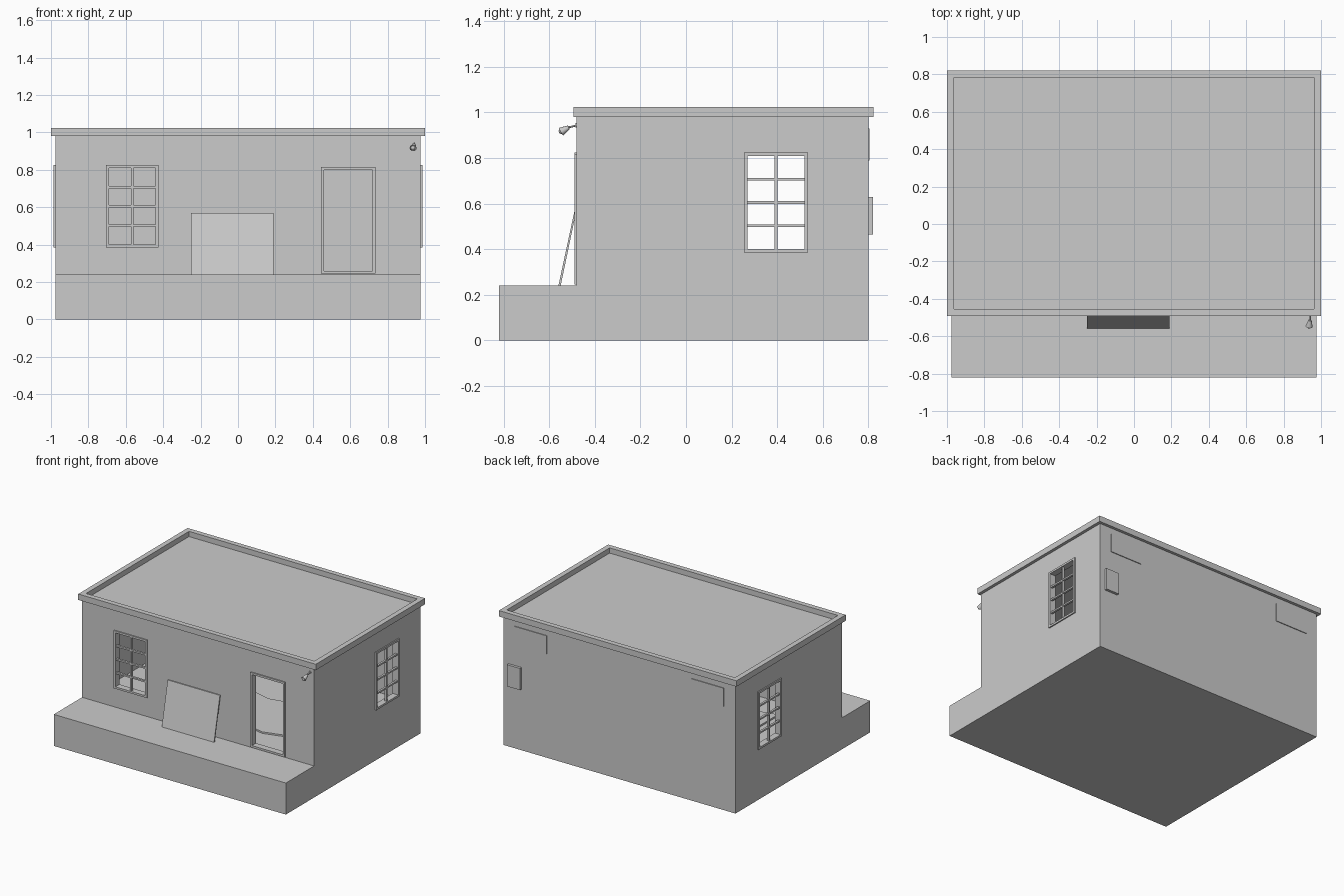
import bpy, bmesh, math
from mathutils import Vector, Matrix

cube = bpy.data.objects.get("Cube")
if cube:
    bpy.data.objects.remove(cube, do_unlink=True)

grey = bpy.data.materials.new("concrete_grey")
grey.use_nodes = True
grey.diffuse_color = (0.6, 0.6, 0.6, 1)
grey.node_tree.nodes["Principled BSDF"].inputs["Base Color"].default_value = (0.6, 0.6, 0.6, 1)


def finish(name, bm):
    bmesh.ops.recalc_face_normals(bm, faces=bm.faces)
    mesh = bpy.data.meshes.new(name)
    bm.to_mesh(mesh)
    bm.free()
    mesh.materials.append(grey)
    ob = bpy.data.objects.new(name, mesh)
    bpy.context.collection.objects.link(ob)
    return ob


def add_box(bm, lo, hi):
    lo, hi = Vector(lo), Vector(hi)
    mat = Matrix.Translation((lo + hi) / 2) @ Matrix.Diagonal((*(hi - lo), 1))
    return bmesh.ops.create_cube(bm, size=1, matrix=mat)


def box(name, lo, hi):
    bm = bmesh.new()
    add_box(bm, lo, hi)
    return finish(name, bm)


def prism(name, outline, depth):
    """Extrude a closed outline of 3D points along a vector."""
    bm = bmesh.new()
    face = bm.faces.new([bm.verts.new(p) for p in outline])
    ext = bmesh.ops.extrude_face_region(bm, geom=[face])
    verts = [g for g in ext["geom"] if isinstance(g, bmesh.types.BMVert)]
    bmesh.ops.translate(bm, verts=verts, vec=depth)
    return finish(name, bm)


def cut(target, lo, hi):
    cutter = box("cutter", lo, hi)
    cutter.hide_render = True
    mod = target.modifiers.new("opening", 'BOOLEAN')
    mod.operation = 'DIFFERENCE'
    mod.solver = 'EXACT'
    mod.object = cutter
    bpy.context.view_layer.objects.active = target
    bpy.ops.object.modifier_apply(modifier=mod.name)
    bpy.data.objects.remove(cutter, do_unlink=True)


W, FRONT, BACK, PORCH, FLOOR, TOP = 0.977, -0.48, 0.80, -0.82, 0.24, 0.98
WALL = 0.04

# House body with the porch step in one side profile
profile = [(PORCH, 0), (BACK, 0), (BACK, TOP), (FRONT, TOP), (FRONT, FLOOR), (PORCH, FLOOR)]
house = prism("house_body", [(-W, y, z) for y, z in profile], (2 * W, 0, 0))

# Hollow room, window openings and doorway
cut(house, (-W + WALL, FRONT + WALL, FLOOR), (W - WALL, BACK - WALL, 0.95))
WIN_Z = (0.40, 0.81)
FRONT_WIN, SIDE_WIN, DOOR, DOOR_Z = (-0.69, -0.44), (0.27, 0.52), (0.46, 0.72), (0.26, 0.80)
cut(house, (FRONT_WIN[0], FRONT - 0.1, WIN_Z[0]), (FRONT_WIN[1], FRONT + 0.1, WIN_Z[1]))
cut(house, (DOOR[0], FRONT - 0.1, DOOR_Z[0]), (DOOR[1], FRONT + 0.1, DOOR_Z[1]))
for s in (-1, 1):
    cut(house, (s * W - 0.1, SIDE_WIN[0], WIN_Z[0]), (s * W + 0.1, SIDE_WIN[1], WIN_Z[1]))


def frame(name, a, b, z0, z1, place, panes=False):
    """Frame in local x/z, outward along -y, then placed on a wall."""
    bm = bmesh.new()
    t, out, inn = 0.015, -0.009, 0.015
    add_box(bm, (a - t, out, z0 - t), (a, inn, z1 + t))
    add_box(bm, (b, out, z0 - t), (b + t, inn, z1 + t))
    add_box(bm, (a, out, z0 - t), (b, inn, z0))
    add_box(bm, (a, out, z1), (b, inn, z1 + t))
    if panes:
        mid, h = (a + b) / 2, 0.006
        add_box(bm, (mid - h, -0.003, z0), (mid + h, inn, z1))
        for i in (1, 2, 3):
            z = z0 + (z1 - z0) * i / 4
            add_box(bm, (a, -0.002, z - h), (b, inn - 0.001, z + h))
    bm.transform(place)
    return finish(name, bm)


# Frames: front wall, then both side walls
front_wall = Matrix.Translation((0, FRONT, 0))
frame("front_window", *FRONT_WIN, *WIN_Z, front_wall, True)
frame("door_frame", *DOOR, *DOOR_Z, front_wall)
for side, s in (("left", 1), ("right", -1)):
    place = Matrix.Translation((s * W, 0, 0)) @ Matrix.Rotation(s * math.pi / 2, 4, 'Z')
    a, b = sorted(s * y for y in SIDE_WIN)
    frame(side + "_window", a, b, *WIN_Z, place, True)

# Flat roof with a raised rim
bm = bmesh.new()
add_box(bm, (-1, -0.493, TOP), (1, 0.822, 1.025))
bm.normal_update()
top = max(bm.faces, key=lambda f: f.calc_center_median().z)
bmesh.ops.inset_individual(bm, faces=[top], thickness=0.055)
ext = bmesh.ops.extrude_discrete_faces(bm, faces=[top])
bmesh.ops.translate(bm, verts=ext["faces"][0].verts, vec=(0, 0, -0.04))
bmesh.ops.delete(bm, geom=[], context='FACES')
sunk = ext["faces"][0]
bmesh.ops.remove_doubles(bm, verts=bm.verts, dist=0.0001)
finish("roof", bm)

# Board leaning against the front wall
prism("leaning_board", [(-0.25, -0.56, FLOOR), (-0.25, -0.55, FLOOR),
                        (-0.25, -0.481, 0.57), (-0.25, -0.489, 0.57)], (0.44, 0, 0))

# Broken floor layer inside the room
jag = (0, 0.03, 0.01, 0.05, 0.02, 0.06, 0.03, 0.0, 0.04, 0.01)
xs = [-0.6 + 0.14 * i for i in range(len(jag))]
near = [(x, -0.25 + j, FLOOR) for x, j in zip(xs, jag)]
far = [(x, 0.20 + j, FLOOR) for x, j in zip(xs, reversed(jag))]
prism("broken_floor", near + far[::-1], (0, 0, 0.012))

# Meter box and shallow vent plates on the back wall
box("meter_box", (0.825, BACK - 0.005, 0.465), (0.935, 0.82, 0.63))
for side, s in (("left", 1), ("right", -1)):
    a, b = sorted((s * 0.61, s * 0.88))
    box(side + "_vent_plate", (a, BACK - 0.005, 0.79), (b, BACK + 0.006, 0.93))

# Wall lamp: mount, bent arm and tilted shade
bm = bmesh.new()


def cone(bm, p, q, r1, r2):
    p, q = Vector(p), Vector(q)
    turn = (q - p).to_track_quat('Z', 'Y').to_matrix().to_4x4()
    bmesh.ops.create_cone(bm, cap_ends=True, segments=12, radius1=r1, radius2=r2,
                          depth=(q - p).length, matrix=Matrix.Translation((p + q) / 2) @ turn)


cone(bm, (0.943, FRONT, 0.943), (0.943, FRONT - 0.006, 0.943), 0.01, 0.01)
cone(bm, (0.943, FRONT, 0.943), (0.941, -0.515, 0.935), 0.004, 0.004)
cone(bm, (0.941, -0.515, 0.935), (0.936, -0.548, 0.916), 0.009, 0.019)
bmesh.ops.create_uvsphere(bm, u_segments=12, v_segments=8, radius=0.013,
                          matrix=Matrix.Translation((0.936, -0.546, 0.918)))
lamp = finish("wall_lamp", bm)
bpy.ops.object.select_all(action='DESELECT')
lamp.select_set(True)
bpy.context.view_layer.objects.active = lamp
bpy.ops.object.shade_smooth_by_angle(angle=math.radians(40))
